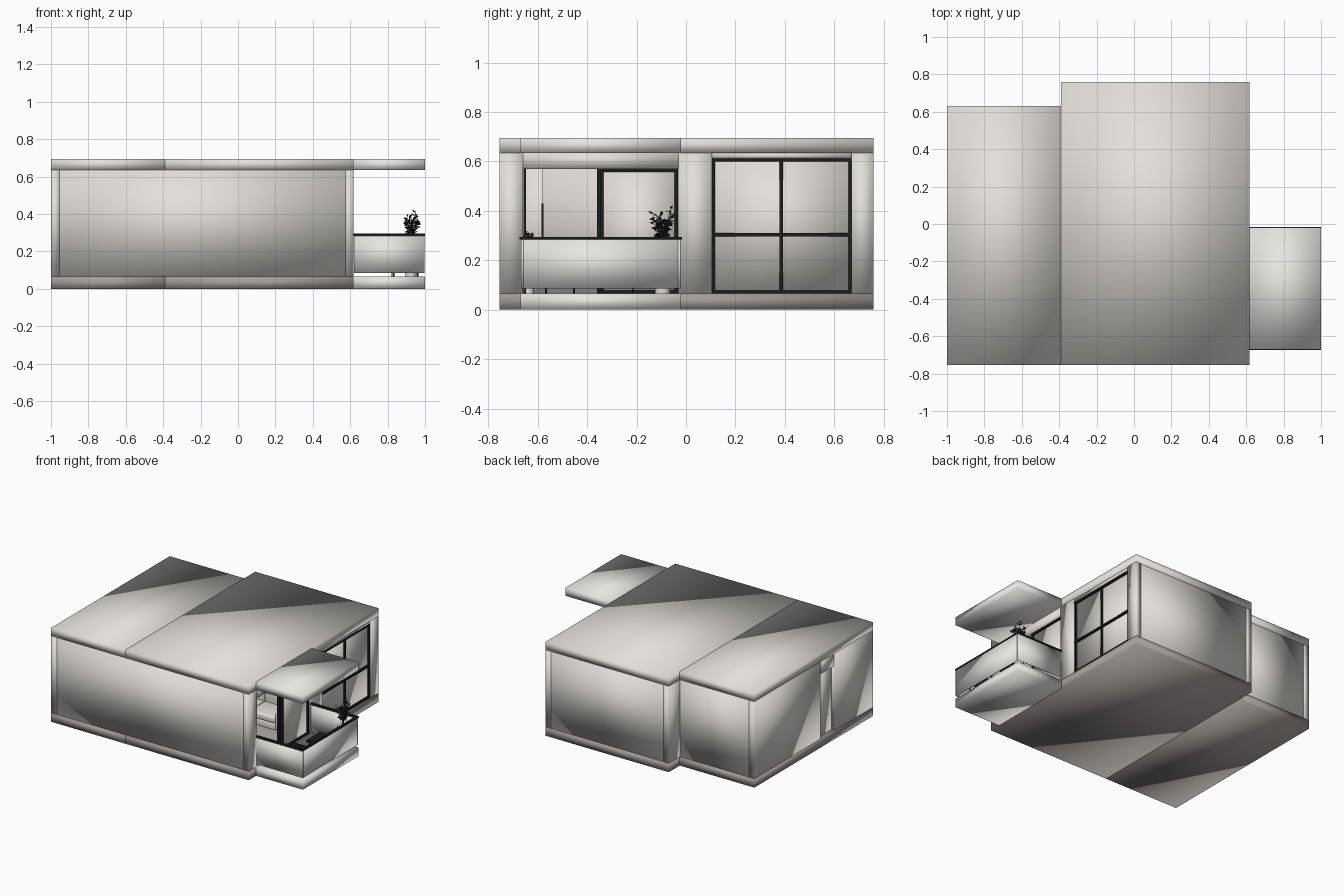
import bpy, bmesh, math, random
from mathutils import Vector

if "Cube" in bpy.data.objects:
    bpy.data.objects.remove(bpy.data.objects["Cube"])

random.seed(4)


def material(name, rgb):
    m = bpy.data.materials.new(name)
    m.diffuse_color = (*rgb, 1)
    m.use_nodes = True
    m.node_tree.nodes["Principled BSDF"].inputs["Base Color"].default_value = m.diffuse_color
    return m


PLASTER = material("warm_light_grey", (0.77, 0.74, 0.70))
WHITE = material("balcony_off_white", (0.82, 0.80, 0.77))
STONE = material("base_brown_grey", (0.38, 0.345, 0.33))
BLACK = material("frame_black", (0.012, 0.013, 0.012))
LEAF = material("dark_leaf", (0.02, 0.022, 0.019))


def finish(name, bm, mat, smooth):
    me = bpy.data.meshes.new(name)
    bm.to_mesh(me)
    bm.free()
    me.materials.append(mat)
    for p in me.polygons:
        p.use_smooth = smooth
    ob = bpy.data.objects.new(name, me)
    bpy.context.collection.objects.link(ob)
    return ob


def boxes(name, bounds, mat=PLASTER, smooth=True, bevel=0):
    """One object from several (x0, x1, y0, y1, z0, z1) blocks."""
    bm = bmesh.new()
    for x0, x1, y0, y1, z0, z1 in bounds:
        vs = bmesh.ops.create_cube(bm, size=1)["verts"]
        for v in vs:
            v.co = Vector((x1 if v.co.x > 0 else x0,
                           y1 if v.co.y > 0 else y0,
                           z1 if v.co.z > 0 else z0))
    if bevel:
        bmesh.ops.bevel(bm, geom=bm.edges[:], offset=bevel, segments=3,
                        profile=0.5, affect='EDGES')
    return finish(name, bm, mat, smooth)


def frame(name, x, ys, zs, w=0.014, d=0.02):
    """Dark grid of bars in the plane x, one bar on every y and z line."""
    bars = [(x - d / 2, x + d / 2, y - w / 2, y + w / 2, zs[0], zs[-1]) for y in ys]
    bars += [(x - d / 2 - 0.001, x + d / 2 + 0.001, ys[0] - w / 2, ys[-1] + w / 2,
              z - w / 2, z + w / 2) for z in zs]
    return boxes(name, bars, BLACK, False)


# Floor and roof slabs share the same three footprints
FLOOR, CEIL, TOP, RIGHT = 0.065, 0.635, 0.695, 0.617
for part, fp, low, high in (("left", (-1, -0.39, -0.755, 0.63), STONE, PLASTER),
                            ("main", (-0.39, RIGHT, -0.755, 0.758), STONE, PLASTER),
                            ("balcony", (RIGHT, 1, -0.67, -0.02), WHITE, WHITE)):
    boxes(part + "_floor_slab", [(*fp, 0, FLOOR)], low)
    boxes(part + "_roof_slab", [(*fp, CEIL, TOP)], high)

# Outer walls
for name, b in {
    "front_wall": (-0.955, 0.575, -0.753, -0.71),
    "left_wall_front": (-1, -0.955, -0.755, -0.31),
    "left_wall_back": (-1, -0.955, -0.145, 0.63),
    "left_back_wall": (-0.955, -0.39, 0.585, 0.628),
    "step_wall": (-0.39, -0.345, 0.585, 0.758),
    "main_back_wall": (-0.345, 0.575, 0.713, 0.756),
    "right_pier_front": (0.575, RIGHT, -0.755, -0.66),
    "right_pier_middle": (0.575, RIGHT, -0.03, 0.105),
    "right_pier_back": (0.575, RIGHT, 0.67, 0.758),
    "inner_partition": (-0.385, -0.35, -0.58, 0.585),
}.items():
    boxes(name, [(*b, FLOOR, CEIL)])

# Lintels and the recessed entrance door on the left
boxes("entrance_lintel", [(-0.995, -0.955, -0.31, -0.145, 0.54, CEIL)])
boxes("entrance_door", [(-0.972, -0.962, -0.31, -0.145, FLOOR, 0.54)])
boxes("balcony_lintel", [(0.575, RIGHT, -0.66, -0.03, 0.57, CEIL)])
boxes("window_lintel", [(0.58, 0.61, 0.105, 0.67, 0.612, CEIL)])

# Big four-pane window
boxes("window_panes", [(0.592, 0.598, 0.11, 0.665, 0.07, 0.607)])
frame("window_frame", 0.6, (0.111, 0.385, 0.664), (0.071, 0.304, 0.606))

# Sliding balcony door: one closed leaf, the other side open
boxes("sliding_pane", [(0.588, 0.594, -0.335, -0.04, 0.07, 0.565)])
frame("sliding_frame", 0.595, (-0.34, -0.04), (0.071, 0.565))
boxes("door_posts", [(0.57, 0.59, -0.36, -0.347, FLOOR, 0.57),
                     (0.585, 0.605, -0.658, -0.648, FLOOR, 0.57)], BLACK, False)

# Balcony parapet panels with dark handrail
SIDES = [(0.619, 0.998, -0.668, -0.658), (0.619, 0.998, -0.032, -0.022),
         (0.988, 0.998, -0.658, -0.032)]
for side, b in zip(("front", "back", "outer"), SIDES):
    boxes(side + "_parapet", [(*b, 0.085, 0.285)], WHITE)
boxes("handrail", [(RIGHT, 1, -0.673, -0.653, 0.284, 0.295),
                   (RIGHT, 1, -0.037, -0.017, 0.284, 0.295),
                   (0.982, 1, -0.653, -0.037, 0.284, 0.295)], BLACK, False)


def legs(x0, x1, y0, y1, z1, w=0.007):
    return [(x, x + w, y, y + w, FLOOR, z1) for x in (x0, x1 - w) for y in (y0, y1 - w)]


# Balcony table and chair
boxes("table_top", [(0.81, 0.97, -0.36, -0.2, 0.185, 0.198)], BLACK, False)
boxes("table_legs", legs(0.82, 0.965, -0.35, -0.21, 0.186), BLACK, False)
boxes("chair_frame", legs(0.83, 0.965, -0.57, -0.45, 0.15)
      + [(0.83, 0.965, -0.57, -0.562, 0.15, 0.27)], BLACK, False)
boxes("chair_seat", [(0.825, 0.97, -0.57, -0.445, 0.145, 0.16)], BLACK, False)

# Living-room sofa facing the front, opposite a thin screen on a low cabinet
SX, SY = 0.0, -0.17
boxes("sofa_base", [(SX, SX + 0.42, SY, SY + 0.23, 0.09, 0.14)], bevel=0.008)
boxes("sofa_arms", [(x, x + 0.04, SY, SY + 0.24, 0.09, 0.22)
                    for x in (SX - 0.04, SX + 0.42)], bevel=0.012)
boxes("sofa_seats", [(x, x + 0.208, SY - 0.005, SY + 0.19, 0.14, 0.19)
                     for x in (SX + 0.001, SX + 0.211)], bevel=0.015)
boxes("sofa_backs", [(x, x + 0.208, SY + 0.17, SY + 0.24, 0.14, 0.31)
                     for x in (SX + 0.001, SX + 0.211)], bevel=0.02)
boxes("sofa_legs", legs(SX - 0.03, SX + 0.45, SY + 0.01, SY + 0.23, 0.092, 0.015), BLACK, False)
boxes("screen", [(-0.12, 0.3, -0.584, -0.576, 0.2, 0.43)], BLACK, False)
boxes("screen_cabinet", [(-0.16, 0.34, -0.69, -0.57, FLOOR, 0.19)])


def plant(name, x, y, pot_r, z0, pot_h, spread, top, count):
    """Tapered pot plus stems carrying small diamond leaves."""
    bm = bmesh.new()
    bmesh.ops.create_cone(bm, cap_ends=True, segments=20, radius1=pot_r * 0.75,
                          radius2=pot_r, depth=pot_h)
    bmesh.ops.translate(bm, verts=bm.verts, vec=(x, y, z0 + pot_h / 2))
    pot = finish(name + "_pot", bm, PLASTER, True)
    bpy.context.view_layer.objects.active = pot
    pot.select_set(True)
    bpy.ops.object.shade_smooth_by_angle(angle=math.radians(40))
    pot.select_set(False)
    bm = bmesh.new()
    base = Vector((x, y, z0 + pot_h))
    rise = top - base.z
    for s in range(count):
        a = s * 2.4
        reach = spread * random.uniform(0.3, 0.85)
        tip = base + Vector((math.cos(a) * reach, math.sin(a) * reach,
                             rise * random.uniform(0.6, 0.94)))
        w = Vector((-math.sin(a), math.cos(a), 0)) * 0.0015
        bm.faces.new([bm.verts.new(p) for p in (base - w, base + w, tip + w, tip - w)])
        for i in range(14):
            p = base.lerp(tip, 0.3 + 0.05 * i)
            b = random.uniform(0, math.tau)
            d = Vector((math.cos(b), math.sin(b), random.uniform(-0.3, 0.8))).normalized() * spread * 0.42
            n = d.cross(Vector((random.uniform(-1, 1), random.uniform(-1, 1), 0.8))).normalized() * spread * 0.12
            bm.faces.new([bm.verts.new(q) for q in (p, p + d / 2 + n, p + d, p + d / 2 - n)])
    finish(name + "_leaves", bm, LEAF, False)


plant("balcony_plant", 0.925, -0.095, 0.04, FLOOR, 0.17, 0.058, 0.435, 14)
plant("indoor_plant", 0.5, -0.635, 0.025, FLOOR, 0.17, 0.03, 0.327, 10)
